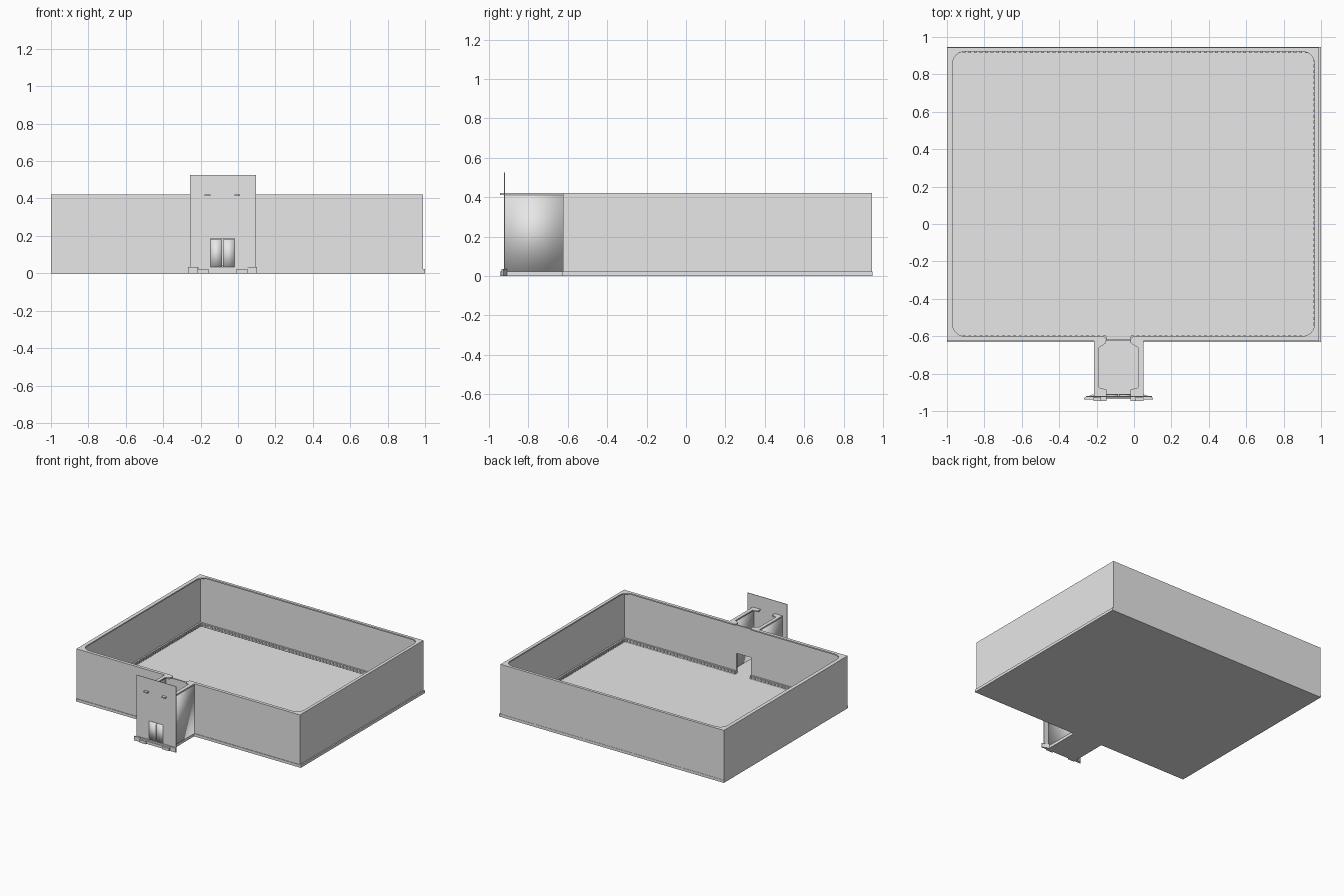
import bpy, bmesh, math

cube = bpy.data.objects.get("Cube")
if cube:
    bpy.data.objects.remove(cube, do_unlink=True)

GREY = (0.8, 0.8, 0.8, 1)
mat = bpy.data.materials.new("light_grey")
mat.use_nodes = True
mat.diffuse_color = GREY
mat.node_tree.nodes["Principled BSDF"].inputs["Base Color"].default_value = GREY


def finish(name, bm, smooth=False):
    bmesh.ops.recalc_face_normals(bm, faces=bm.faces)
    for f in bm.faces:
        f.smooth = smooth
    me = bpy.data.meshes.new(name)
    bm.to_mesh(me)
    bm.free()
    me.materials.append(mat)
    ob = bpy.data.objects.new(name, me)
    bpy.context.collection.objects.link(ob)
    return ob


def add_box(bm, x0, x1, y0, y1, z0, z1):
    vs = bmesh.ops.create_cube(bm, size=1)["verts"]
    for v in vs:
        v.co.x = x1 if v.co.x > 0 else x0
        v.co.y = y1 if v.co.y > 0 else y0
        v.co.z = z1 if v.co.z > 0 else z0


def boxes(name, *specs, smooth=False):
    bm = bmesh.new()
    for s in specs:
        add_box(bm, *s)
    return finish(name, bm, smooth)


def plate(name, points, z0, z1):
    """Extrude a flat outline between two heights."""
    bm = bmesh.new()
    face = bm.faces.new([bm.verts.new((x, y, z0)) for x, y in points])
    top = bmesh.ops.extrude_face_region(bm, geom=[face])["geom"]
    for v in top:
        if isinstance(v, bmesh.types.BMVert):
            v.co.z = z1
    return finish(name, bm)


def arc(cx, cy, r, start, steps=6):
    """Quarter turn, counter-clockwise from the start angle."""
    return [(cx + r * math.cos(math.radians(start + 90 * i / steps)),
             cy + r * math.sin(math.radians(start + 90 * i / steps)))
            for i in range(steps + 1)]


# Main dimensions
L, R, F, B = -1.0, 0.99, -0.626, 0.945
TOP, FLOOR, T = 0.412, 0.022, 0.012
PL, PR, PF = -0.215, 0.05, -0.92          # porch
DL, DR, DT = -0.147, -0.02, 0.185         # doorway
MID = (DL + DR) / 2

# Floor slabs
boxes("room_floor", (L, 1.0, F - 0.004, B + 0.002, 0, FLOOR))
boxes("porch_floor", (PL, PR, -0.935, F, 0, FLOOR))

# Room walls, with the doorway left open in the front wall
boxes("back_wall", (L, R, B - T, B, FLOOR, TOP))
boxes("right_wall", (L, L + T, F, B, FLOOR, TOP))
boxes("left_wall", (R - T, R, F, B, FLOOR, TOP))
boxes("front_wall",
      (L, DL, F, F + T, FLOOR, TOP),
      (DR, R, F, F + T, FLOOR, TOP),
      (DL, DR, F, F + T, DT, TOP))

# Porch side walls
boxes("porch_right_wall", (PL, PL + T, PF, F, FLOOR, TOP), smooth=True)
boxes("porch_left_wall", (PR - T, PR, PF, F, FLOOR, TOP), smooth=True)

# Rim on top of all walls, one outline with rounded inner corners
rad = 0.065
IL, IR, IF, IB = -0.97, 0.965, -0.60, 0.922
outer = [(DL, -0.946), (-0.18, -0.946), (-0.18, PF), (PL, PF), (PL, F), (L, F),
         (L, B), (R, B), (R, F), (PR, F), (PR, PF), (0.012, PF),
         (0.012, -0.946), (DR, -0.946)]
neck = [(0, -0.905), (0.062, -0.885), (0.104, -0.875), (0.104, -0.66),
        (0.085, -0.65), (0.066, -0.635), (0.064, -0.615), (0.08, IF)]
inner_left = [(MID + max(dx, 0.064), y) for dx, y in neck]
inner_right = [(MID - max(dx, 0.064), y) for dx, y in reversed(neck)]
room_arcs = (arc(IR - rad, IF + rad, rad, -90) + arc(IR - rad, IB - rad, rad, 0)
             + arc(IL + rad, IB - rad, rad, 90) + arc(IL + rad, IF + rad, rad, 180))
plate("wall_rim", outer + inner_left + room_arcs + inner_right, TOP, 0.422)

# Toothed skirting along the foot of the room walls
bm = bmesh.new()
Z0, Z1, D, STEP = FLOOR, 0.045, 0.024, 0.03
add_box(bm, L + T, R - T, B - T - 0.012, B - T, Z0, Z1)
add_box(bm, L + T, L + T + 0.012, F + T, B - T, Z0, Z1)
add_box(bm, R - T - 0.012, R - T, F + T, B - T, Z0, Z1)
add_box(bm, L + T, DL, F + T, F + D, Z0, Z1)
add_box(bm, DR, R - T, F + T, F + D, Z0, Z1)
x = L + D
while x < R - D - 0.015:
    add_box(bm, x, x + 0.015, B - D - 0.006, B - D, Z0, Z1 - 0.008)
    if x + 0.015 < DL or x > DR:
        add_box(bm, x, x + 0.015, F + D, F + D + 0.006, Z0, Z1 - 0.008)
    x += STEP
y = F + D
while y < B - D - 0.015:
    add_box(bm, L + D, L + D + 0.006, y, y + 0.015, Z0, Z1 - 0.008)
    add_box(bm, R - D - 0.006, R - D, y, y + 0.015, Z0, Z1 - 0.008)
    y += STEP
finish("skirting", bm)

# Tall thin front panel with a door opening
FL, FR, FT, Y0, Y1 = -0.257, 0.095, 0.525, PF - 0.004, PF
boxes("front_panel",
      (FL, DL, Y0, Y1, 0.03, FT),
      (DR, FR, Y0, Y1, 0.03, FT),
      (DL, DR, Y0, Y1, DT, FT))

# Double door set just behind the panel
for name, x0, x1 in (("right_door", DL, MID - 0.002), ("left_door", MID + 0.002, DR)):
    boxes(name, (x0, x1, PF - 0.002, PF + 0.008, FLOOR, DT - 0.004), smooth=True)

# Doorstep and tapered feet at the bottom of the front panel
boxes("doorstep", (PL, PR, -0.93, PF + 0.01, FLOOR, 0.034))
for name, s in (("right_foot", -1), ("left_foot", 1)):
    pts = [(MID + s * dx, y) for dx, y in
           ((0.185, -0.937), (0.185, -0.930), (0.133, -0.910), (0.133, -0.937))]
    plate(name, pts, 0, 0.034)
    # Short end of the floor moulding
    a, b = sorted((MID + s * 0.133, MID + s * 0.075))
    boxes(name + "_block", (a, b, -0.946, -0.92, 0, 0.022))
